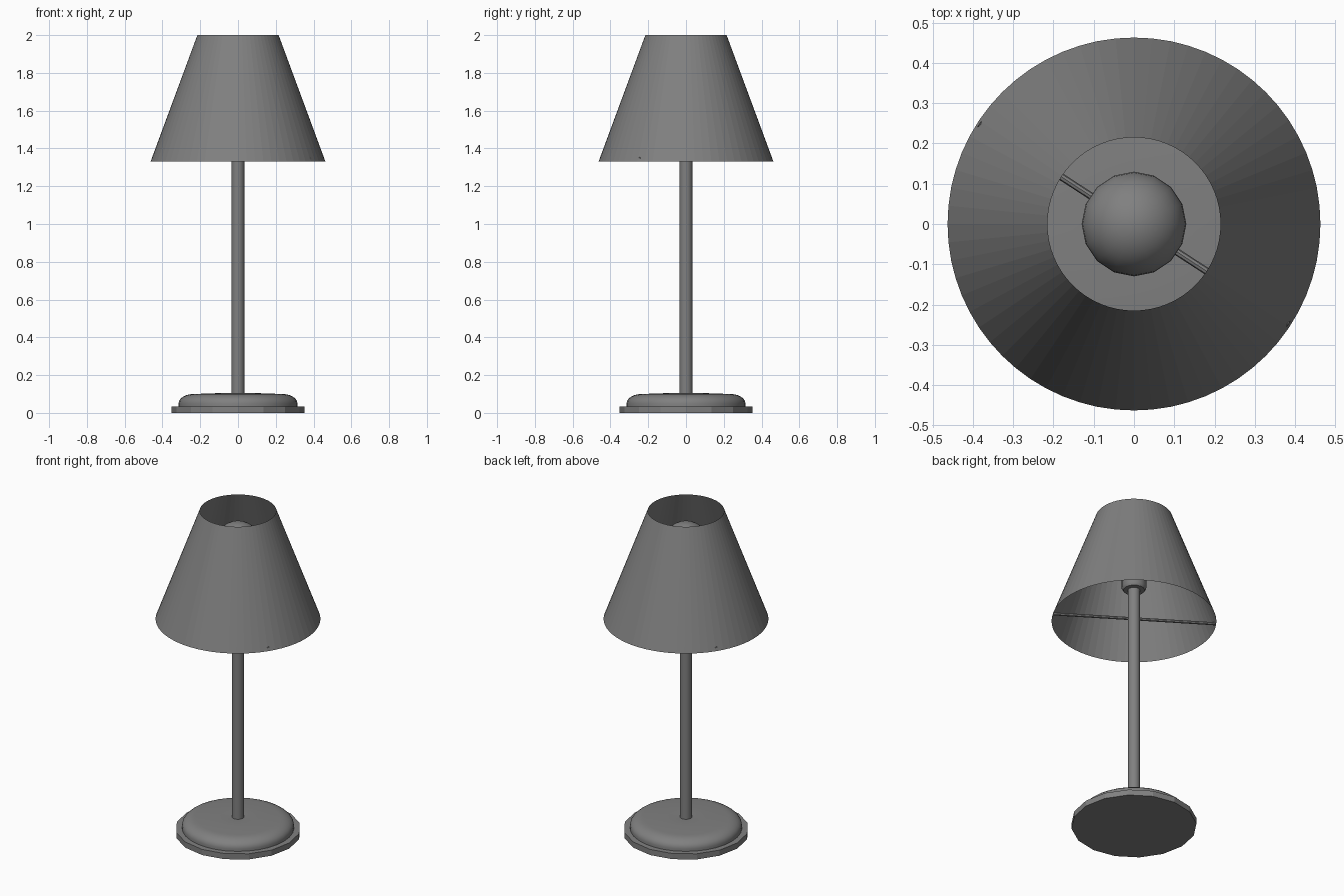
import bpy
import math
from mathutils import Vector

if "Cube" in bpy.data.objects:
    bpy.data.objects.remove(bpy.data.objects["Cube"], do_unlink=True)

grey = bpy.data.materials.new("plain grey")
grey.use_nodes = True
colour = (0.216, 0.216, 0.216, 1)
grey.diffuse_color = colour
grey.node_tree.nodes["Principled BSDF"].inputs["Base Color"].default_value = colour


def lathe(name, profile, sides, smooth_angle=None):
    """Spin a (radius, height) profile about z; zero radius makes a pole."""
    verts, rings, faces = [], [], []
    for r, z in profile:
        if r == 0:
            rings.append([len(verts)] * sides)
            verts.append((0, 0, z))
        else:
            rings.append(list(range(len(verts), len(verts) + sides)))
            for i in range(sides):
                a = math.tau * i / sides
                verts.append((r * math.cos(a), r * math.sin(a), z))
    for low, high in zip(rings, rings[1:]):
        for i in range(sides):
            j = (i + 1) % sides
            quad = [low[i], low[j], high[j], high[i]]
            faces.append(list(dict.fromkeys(quad)))
    mesh = bpy.data.meshes.new(name)
    mesh.from_pydata(verts, [], faces)
    mesh.materials.append(grey)
    obj = bpy.data.objects.new(name, mesh)
    bpy.context.collection.objects.link(obj)
    if smooth_angle:
        bpy.ops.object.select_all(action="DESELECT")
        obj.select_set(True)
        bpy.context.view_layer.objects.active = obj
        bpy.ops.object.shade_smooth_by_angle(angle=math.radians(smooth_angle))
    return obj


# Foot: faceted plate with a rounded dome on it
lathe("base_plate", [(0, 0), (0.352, 0), (0.352, 0.035), (0, 0.035)], 16)
dome = [(0.315, 0.035)]
for k in range(7):
    t = math.radians(15 * k)
    dome.append((0.235 + 0.08 * math.cos(t), 0.05 + 0.05 * math.sin(t)))
lathe("base_dome", dome + [(0.12, 0.104), (0.05, 0.104), (0, 0.1)], 32, 50)

# Stem and bulb holder
lathe("stem", [(0, 0.09), (0.034, 0.09), (0.034, 1.56), (0, 1.56)], 16, 40)
lathe("socket", [(0, 1.53), (0.06, 1.53), (0.07, 1.545), (0.07, 1.67), (0, 1.67)], 16, 40)

# Round bulb with a neck running into the holder
bulb = [(0.05, 1.64)]
for k in range(-5, 8):
    t = math.radians(11.25 * k)
    bulb.append((0.13 * math.cos(t), 1.795 + 0.13 * math.sin(t)))
lathe("bulb", bulb + [(0, 1.925)], 16, 50)

# Open conical shade
lathe("shade", [(0.463, 1.33), (0.215, 2.0)], 64)

# Cross rod holding the shade
rod = lathe("shade_rod", [(0, -0.457), (0.009, -0.457), (0.009, 0.457), (0, 0.457)], 8, 40)
rod.location.z = 1.345
direction = Vector((math.cos(math.radians(-33)), math.sin(math.radians(-33)), 0))
rod.rotation_euler = direction.to_track_quat("Z", "Y").to_euler()
